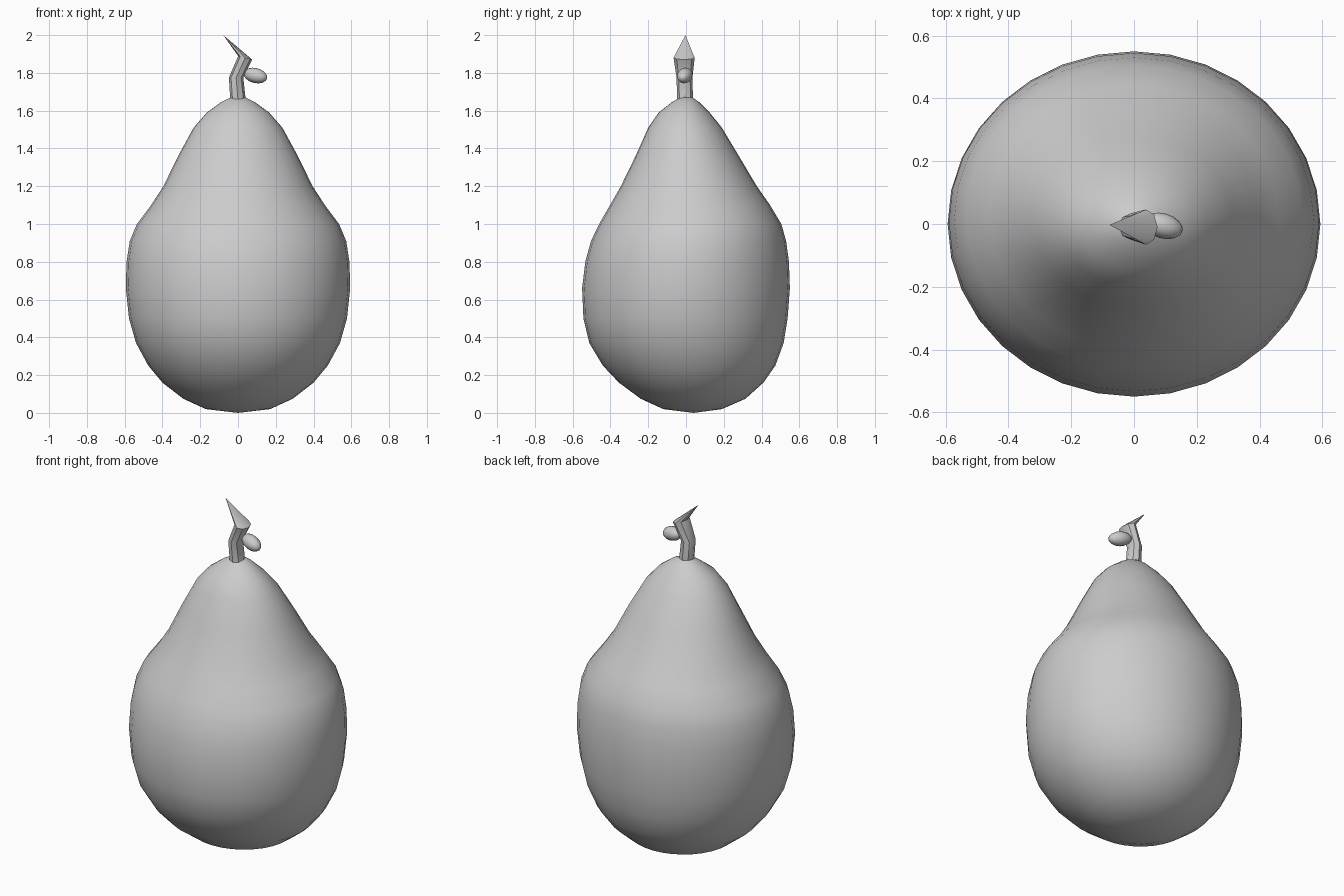
import bpy, bmesh, math
from mathutils import Matrix, Vector

if "Cube" in bpy.data.objects:
    bpy.data.objects.remove(bpy.data.objects["Cube"])


def finish(bm, name, angle):
    bmesh.ops.recalc_face_normals(bm, faces=bm.faces)
    mesh = bpy.data.meshes.new(name)
    bm.to_mesh(mesh)
    bm.free()
    ob = bpy.data.objects.new(name, mesh)
    bpy.context.collection.objects.link(ob)
    bpy.ops.object.select_all(action='DESELECT')
    ob.select_set(True)
    bpy.context.view_layer.objects.active = ob
    bpy.ops.object.shade_smooth_by_angle(angle=math.radians(angle))
    return ob


def loft(name, rings, n, angle, start=None, end=None):
    """Rings are (cx, cy, cz, rx, ry, slope); slope tilts the ring along x."""
    bm = bmesh.new()
    loops = []
    for cx, cy, cz, rx, ry, slope in rings:
        loop = []
        for i in range(n):
            a = 2 * math.pi * i / n
            dx = rx * math.cos(a)
            loop.append(bm.verts.new((cx + dx, cy + ry * math.sin(a), cz + slope * dx)))
        loops.append(loop)
    for a, b in zip(loops, loops[1:]):
        for i in range(n):
            j = (i + 1) % n
            bm.faces.new((a[i], a[j], b[j], b[i]))
    for loop, tip in ((loops[0], start), (loops[-1], end)):
        if tip is None:
            bm.faces.new(loop)
        else:
            v = bm.verts.new(tip)
            for i in range(n):
                bm.faces.new((loop[i], loop[(i + 1) % n], v))
    return finish(bm, name, angle)


# Pear body: height, half width, front y, back y
profile = [
    (0.02, 0.17, -0.12, 0.19), (0.075, 0.29, -0.24, 0.315),
    (0.16, 0.40, -0.355, 0.41), (0.25, 0.475, -0.44, 0.473),
    (0.37, 0.54, -0.512, 0.517), (0.50, 0.577, -0.543, 0.538),
    (0.66, 0.594, -0.55, 0.55), (0.80, 0.59, -0.533, 0.545),
    (0.91, 0.573, -0.503, 0.53), (1.00, 0.535, -0.46, 0.505),
    (1.10, 0.46, -0.402, 0.445), (1.20, 0.395, -0.345, 0.375),
    (1.36, 0.317, -0.267, 0.28), (1.51, 0.235, -0.20, 0.19),
    (1.59, 0.165, -0.145, 0.125), (1.645, 0.09, -0.075, 0.07),
    (1.67, 0.04, -0.03, 0.035),
]
body = [(0, (y0 + y1) / 2, z, rx, (y1 - y0) / 2, 0) for z, rx, y0, y1 in profile]
loft("pear_body", body, 32, 60, start=(0, 0.04, 0.0), end=(0, 0, 1.676))

# Crooked stem ending in a point
stem = [
    (0.0, -0.005, 1.655, 0.041, 0.042, 0.0),
    (-0.01, -0.008, 1.775, 0.038, 0.042, 0.0),
    (0.038, -0.01, 1.88, 0.037, 0.056, -0.25),
]
loft("stem", stem, 8, 40, end=(-0.078, -0.003, 2.0))

# Small bud beside the stem
bm = bmesh.new()
axis = Vector((0.125, -0.035, -0.03))
rot = axis.to_track_quat('Z', 'Y').to_matrix().to_4x4()
bmesh.ops.create_uvsphere(
    bm, u_segments=12, v_segments=8, radius=1,
    matrix=Matrix.Translation((0.092, -0.006, 1.786)) @ rot
    @ Matrix.Diagonal((0.04, 0.04, 0.066, 1)))
finish(bm, "bud", 60)
